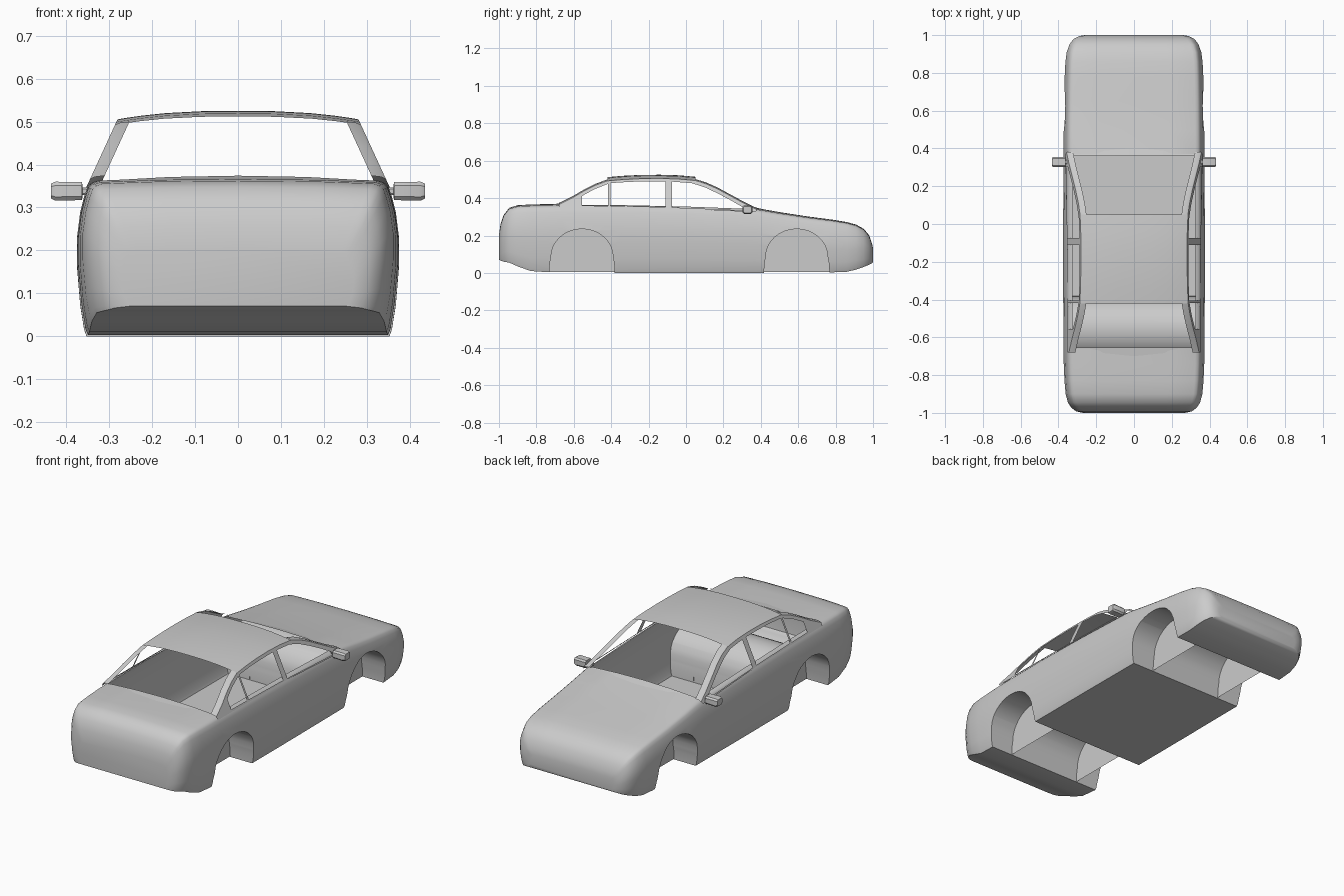
import bpy, bmesh, math

if "Cube" in bpy.data.objects:
    bpy.data.objects.remove(bpy.data.objects["Cube"])

paint = bpy.data.materials.new("body_grey")
paint.diffuse_color = (0.6, 0.6, 0.6, 1)
paint.use_nodes = True
paint.node_tree.nodes["Principled BSDF"].inputs["Base Color"].default_value = paint.diffuse_color


def make(name, verts, faces, mirrored=False, angle=35):
    """Mesh object from verts and faces, optionally copied across x = 0."""
    bm = bmesh.new()
    for s in ((1, -1) if mirrored else (1,)):
        vs = [bm.verts.new((s * x, y, z)) for x, y, z in verts]
        for f in faces:
            bm.faces.new([vs[i] for i in f][::s])
    bmesh.ops.remove_doubles(bm, verts=bm.verts, dist=0.0005)
    bmesh.ops.recalc_face_normals(bm, faces=bm.faces)
    me = bpy.data.meshes.new(name)
    bm.to_mesh(me)
    bm.free()
    ob = bpy.data.objects.new(name, me)
    bpy.context.collection.objects.link(ob)
    me.materials.append(paint)
    smooth(ob, angle)
    return ob


def smooth(ob, angle=35):
    bpy.ops.object.select_all(action='DESELECT')
    ob.select_set(True)
    bpy.context.view_layer.objects.active = ob
    bpy.ops.object.shade_smooth_by_angle(angle=math.radians(angle))


def grid(rows, cols, closed=False):
    n = cols if closed else cols - 1
    return [(r * cols + c, r * cols + (c + 1) % cols,
             (r + 1) * cols + (c + 1) % cols, (r + 1) * cols + c)
            for r in range(rows - 1) for c in range(n)]


# Lower body: stations of (y, half width, underside, top)
stations = [(-1, .27, .07, .20), (-.992, .305, .066, .26), (-.975, .33, .06, .31), (-.945, .35, .055, .348),
            (-.90, .362, .035, .362), (-.83, .368, .01, .366), (-.74, .372, .004, .368),
            (-.66, .373, 0, .37), (-.35, .375, 0, .37), (0, .375, 0, .362),
            (.37, .373, 0, .348), (.50, .372, 0, .325), (.65, .37, 0, .302),
            (.78, .367, .003, .285), (.86, .363, .006, .272), (.91, .356, .018, .258),
            (.95, .342, .032, .236), (.98, .32, .044, .20), (.995, .29, .052, .155), (1, .26, .058, .13)]
half = [(.94, 0), (.955, .04), (.98, .2), (1, .45), (1, .62), (.98, .78), (.955, .88),
        (.935, .94), (.91, .965), (.87, .98), (.5, .995)]
ring = half + [(0, 1)] + [(-x, z) for x, z in reversed(half)]
verts = [(fx * w, y, b + fz * (t - b)) for y, w, b, t in stations for fx, fz in ring]
n, last = len(ring), len(stations) - 1
faces = grid(len(stations), n, True)
faces += [tuple(range(n)), tuple(range(last * n, last * n + n))]
body = make("lower_body", verts, faces)


def arch(cy, low):
    """Wheel arch outline in (y, z)."""
    pts = [(cy - .178, low), (cy - .172, .05)]
    for i in range(17):
        a = math.pi * (1 - i / 16)
        pts.append((cy + .166 * math.cos(a), .085 + .15 * math.sin(a)))
    return pts + [(cy + .172, .05), (cy + .178, low)]


# Wheel channels cut through the body, with an inner panel on each side
for label, cy in (("rear", -.556), ("front", .592)):
    p = arch(cy, -.05)
    k = len(p)
    cutter = make(label + "_arch_cutter", [(x, y, z) for x in (-.6, .6) for y, z in p],
                  grid(2, k, True) + [tuple(range(k)), tuple(range(k, 2 * k))])
    cutter.hide_render = True
    cutter.hide_viewport = False
    m = body.modifiers.new("arch", 'BOOLEAN')
    m.operation, m.solver, m.object = 'DIFFERENCE', 'EXACT', cutter
    make(label + "_wheel_well_panel", [(.22, y, z) for y, z in arch(cy, .004)],
         [tuple(range(k))], True)

bpy.context.view_layer.update()
dg = bpy.context.evaluated_depsgraph_get()
cut = bpy.data.meshes.new_from_object(body.evaluated_get(dg))
body.modifiers.clear()
body.data = cut
for ob in [o for o in bpy.data.objects if o.name.endswith("cutter")]:
    bpy.data.objects.remove(ob)

# Open the top of the body under the cabin
bm = bmesh.new()
bm.from_mesh(cut)
lid = [f for f in bm.faces if f.normal.z > .7 and f.calc_center_median().z > .3
       and -.66 < f.calc_center_median().y < .37 and abs(f.calc_center_median().x) < .328]
bmesh.ops.delete(bm, geom=lid, context='FACES')
bm.to_mesh(cut)
bm.free()
smooth(body)


def side_x(z):
    return .345 - (z - .365) * .46


# Cabin sides: outline with three window holes, leaned inward
rear_rail = [(-.68, .366), (-.61, .40), (-.55, .435), (-.48, .47), (-.42, .492)]
roof_rail = [(-.34, .499), (-.24, .504), (-.14, .505), (-.04, .502), (.05, .494)]
front_rail = [(.11, .475), (.17, .448), (.24, .41), (.31, .372), (.38, .338)]
outline = rear_rail + roof_rail + front_rail + [(.37, .325), (-.1, .345), (-.68, .35)]
windows = [[(-.555, .36), (-.555, .412), (-.49, .447), (-.418, .476), (-.418, .358)],
           [(-.405, .358), (-.405, .48), (-.3, .487), (-.2, .489), (-.11, .489), (-.11, .352)],
           [(-.075, .35), (-.075, .488), (.03, .48), (.10, .458), (.17, .425), (.24, .388),
            (.305, .35), (.305, .335)]]
cu = bpy.data.curves.new("cabin_outline", 'CURVE')
cu.dimensions, cu.fill_mode = '2D', 'BOTH'
for loop in [outline] + windows:
    sp = cu.splines.new('POLY')
    sp.points.add(len(loop) - 1)
    sp.use_cyclic_u = True
    for pt, (y, z) in zip(sp.points, loop):
        pt.co = (y, z, 0, 1)
helper = bpy.data.objects.new("cabin_outline", cu)
bpy.context.collection.objects.link(helper)
bpy.context.view_layer.update()
flat = bpy.data.meshes.new_from_object(helper.evaluated_get(bpy.context.evaluated_depsgraph_get()))
make("cabin_side", [(side_x(v.co.y), v.co.x, v.co.y) for v in flat.vertices],
     [tuple(p.vertices) for p in flat.polygons], True)
bpy.data.objects.remove(helper)

# Roof: crowned sheet between the side rails
rails = rear_rail[-1:] + roof_rail
cols = [-1, -.97, -.92, -.8, -.6, -.3, 0, .3, .6, .8, .92, .97, 1]
make("roof", [(c * side_x(z), y, z + .02 * (1 - abs(c) ** 2.6)) for y, z in rails for c in cols],
     grid(len(rails), len(cols)))

# Window pillars: strips beside the front and rear screens
for label, rail in (("rear_pillar", rear_rail), ("screen_pillar", roof_rail[-1:] + front_rail)):
    rows = [p for y, z in rail for p in ((side_x(z), y, z), (side_x(z) - .01, y, z + .005),
                                         (side_x(z) - .034, y, z + .008))]
    make(label, rows, grid(len(rail), 3), True)

# Cowl and rear shelf edges closing the screens at the bottom
for label, y0, y1, z0, z1 in (("cowl", .36, .40, .354, .343), ("rear_shelf", -.70, -.655, .369, .374)):
    make(label, [(c * .32, y, z - .012 * c * c) for y, z in ((y0, z0), (y1, z1))
                 for c in (-1, -.5, 0, .5, 1)], grid(2, 5))

# Door mirrors: rounded tapered housings with a short stalk
section = [(.70, -1), (1, -.6), (1, .6), (.70, 1), (-.70, 1), (-1, .6), (-1, -.6), (-.70, -1)]
mirror = [(x, .328 + a * .027 * s, .338 + b * .022 * s)
          for x, s in ((.335, .35), (.362, .4), (.363, .95), (.425, 1), (.435, .8)) for a, b in section]
make("door_mirror", mirror, grid(5, 8, True) + [tuple(range(8)), tuple(range(32, 40))], True)
